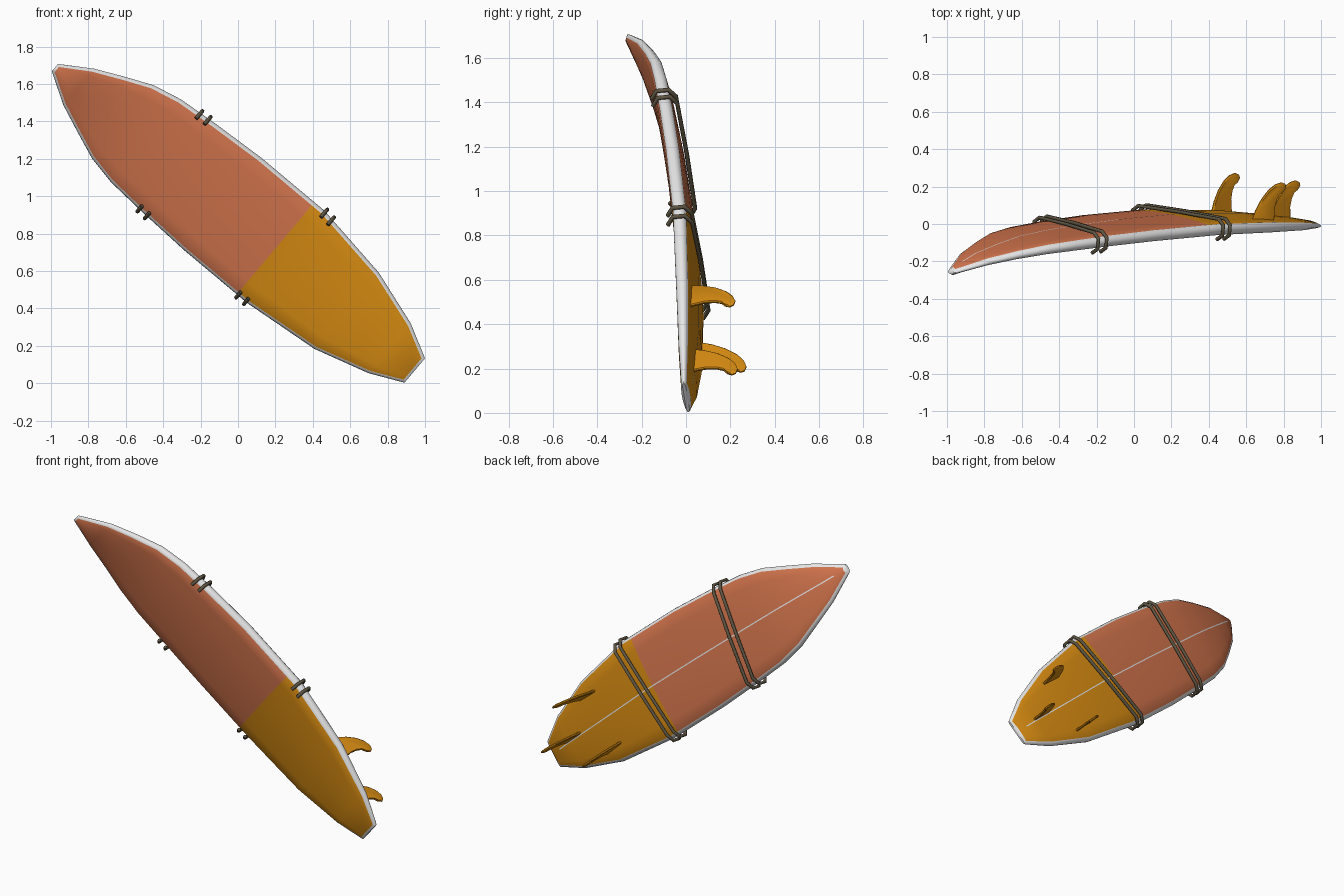
import bpy, bmesh, math
from mathutils import Vector

if "Cube" in bpy.data.objects:
    bpy.data.objects.remove(bpy.data.objects["Cube"])


def mat(name, rgb):
    m = bpy.data.materials.new(name)
    m.diffuse_color = (*rgb, 1)
    m.use_nodes = True
    m.node_tree.nodes["Principled BSDF"].inputs["Base Color"].default_value = m.diffuse_color
    return m


coral = mat("coral", (0.66, 0.18, 0.075))
amber = mat("amber", (0.68, 0.26, 0.006))
white = mat("white", (0.82, 0.82, 0.82))
olive = mat("olive", (0.11, 0.09, 0.055))

# Board stations: distance from tail, half width, half thickness, rocker y, sideways drift
STATIONS = [
    (0.0, .085, .018, 0.0, 0.0),
    (.18, .175, .032, .008, .005),
    (.485, .267, .042, .015, .010),
    (.92, .322, .046, .010, .021),
    (1.36, .322, .046, -.022, .020),
    (1.66, .307, .045, -.052, .017),
    (1.89, .290, .042, -.080, .014),
    (2.05, .256, .039, -.105, .012),
    (2.20, .194, .034, -.142, .008),
    (2.35, .128, .029, -.187, .003),
    (2.515, .026, .020, -.258, 0.0)]
LENGTH = STATIONS[-1][0]
ROLL = .13


def station(s):
    for a, b in zip(STATIONS, STATIONS[1:]):
        if s <= b[0]:
            break
    k = (s - a[0]) / (b[0] - a[0])
    return [p + (q - p) * k for p, q in zip(a[1:], b[1:])]


def place(s, w, h):
    """Board space (along, across, toward the front) to world space."""
    yc, drift = station(s)[2:]
    side = w + drift - ROLL * h
    return Vector((.945 - .765 * s + .644 * side,
                   yc - ROLL * w - h,
                   .068 + .644 * s + .765 * side))


def finish(name, bm, mats, smooth=35):
    bmesh.ops.recalc_face_normals(bm, faces=bm.faces)
    me = bpy.data.meshes.new(name)
    bm.to_mesh(me)
    bm.free()
    for m in mats:
        me.materials.append(m)
    ob = bpy.data.objects.new(name, me)
    bpy.context.collection.objects.link(ob)
    bpy.ops.object.select_all(action='DESELECT')
    ob.select_set(True)
    bpy.context.view_layer.objects.active = ob
    if smooth:
        bpy.ops.object.shade_smooth_by_angle(angle=math.radians(smooth))
    return ob


# Board: lofted section, white rails, coral nose half and amber tail half
SPLIT, RIM = .99, .014
FRACS = (-1, -.75, -.4, 0, .4, .75, 1)


def section(s):
    W, t = station(s)[:2]
    end = s in (0.0, LENGTH)
    inner = max(W - .018, W * .5)
    rail = t * (.4 if end else .64)
    top = rail if end else t
    face = [(f * inner, rail + (top - rail) * (1 - f * f)) for f in FRACS]
    right = [(W - .003, rail * .5), (W, 0), (W - .003, -rail * .5)]
    back = [(w, -h) for w, h in reversed(face)]
    left = [(-w, h) for w, h in reversed(right)]
    return face + right + back + left


cuts = sorted([s[0] for s in STATIONS] + [SPLIT, RIM, LENGTH - RIM])
bm = bmesh.new()
rings = [[bm.verts.new(place(s, w, h)) for w, h in section(s)] for s in cuts]
n, m = len(rings[0]), len(FRACS)
for i in range(len(cuts) - 1):
    mid = (cuts[i] + cuts[i + 1]) / 2
    for j in range(n):
        k = (j + 1) % n
        f = bm.faces.new((rings[i][j], rings[i][k], rings[i + 1][k], rings[i + 1][j]))
        on_face = j < m - 1 or m + 3 <= j < 2 * m + 2
        rim = mid < RIM or mid > LENGTH - RIM
        f.material_index = 2 if rim or not on_face else (1 if mid < SPLIT else 0)
for ring in (rings[0], rings[-1]):
    bm.faces.new(ring).material_index = 2
finish("board", bm, [coral, amber, white], 50)

# Stringer: thin pale line down the middle of the back
bm = bmesh.new()
prev = None
for s in [.08] + [c for c in cuts if .1 < c < 2.4] + [2.44]:
    h = -station(s)[1] - .0008
    pair = [bm.verts.new(place(s, w, h)) for w in (-.0035, .0035)]
    if prev:
        bm.faces.new((prev[0], pair[0], pair[1], prev[1]))
    prev = pair
finish("stringer", bm, [white], 0)

# Fins: swept blade profile (back along board, height), bevelled thin edge
FIN = [(0, 0), (-.015, .05), (-.045, .11), (-.085, .16), (-.125, .19), (-.165, .203),
       (-.192, .195), (-.2, .178), (-.19, .162), (-.165, .145), (-.148, .11),
       (-.14, .06), (-.148, 0)]


def fin(name, s0, w0, lean):
    bm = bmesh.new()
    base = station(s0 - .07)[1] * .75
    loops = []
    for side, inset in ((-.003, 0), (-.008, .1), (.008, .1), (.003, 0)):
        lp = []
        for d, h in FIN:
            d += (-.1 - d) * inset
            hh = h + (.09 - h) * inset if h else 0
            w = w0 + side + lean * h - lean * .6 * (d + .07)
            lp.append(bm.verts.new(place(max(s0 + d, 0), w, -base - hh)))
        loops.append(lp)
    # loops run: left rim, left face, right face, right rim
    for a, b in ((0, 1), (2, 3), (3, 0)):
        for j in range(len(FIN)):
            k = (j + 1) % len(FIN)
            bm.faces.new((loops[a][j], loops[a][k], loops[b][k], loops[b][j]))
    bm.faces.new(loops[1])
    bm.faces.new(loops[2])
    finish(name, bm, [amber], 30)


fin("upper_side_fin", .565, .172, .08)
fin("lower_side_fin", .565, -.172, -.08)
fin("center_fin", .31, .012, 0)


# Straps: paired cords over the back, hooked round both rails
def strap(name, s_top, s_low):
    for i, ds in enumerate((-.027, .027)):
        a, b = s_top + ds, s_low + ds
        hook = [(-.03, .055), (.013, .028), (.013, -.026), (-.03, -.054)]
        wa, wb = station(a)[0], station(b)[0]
        pts = [place(a, wa + w, h) for w, h in hook]
        pts += [place((a + b) / 2, 0, -.058)]
        pts += [place(b, -wb - w, h) for w, h in reversed(hook)]
        cu = bpy.data.curves.new(name, 'CURVE')
        cu.dimensions = '3D'
        cu.bevel_depth = .0105
        cu.bevel_resolution = 1
        cu.use_fill_caps = True
        sp = cu.splines.new('POLY')
        sp.points.add(len(pts) - 1)
        for p, co in zip(sp.points, pts):
            p.co = (*co, 1)
        cu.materials.append(olive)
        ob = bpy.data.objects.new(f"{name}_{i + 1}", cu)
        bpy.context.collection.objects.link(ob)


strap("nose_strap", 1.735, 1.655)
strap("tail_strap", .885, .955)
